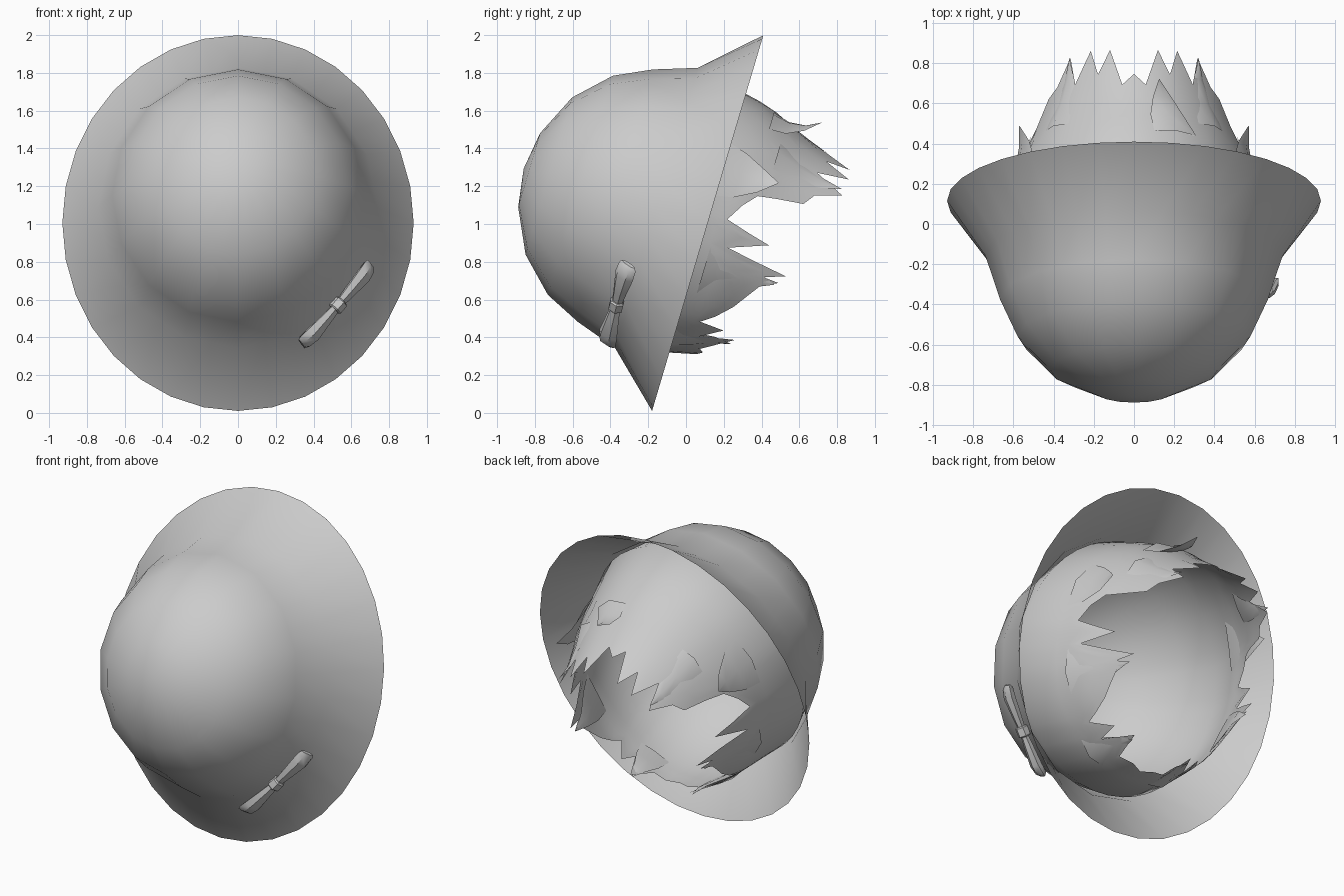
import bpy, bmesh
from math import sin, cos, radians, pi
from mathutils import Vector

if "Cube" in bpy.data.objects:
    bpy.data.objects.remove(bpy.data.objects["Cube"])


def place(x, u, n):
    """Tilted hat frame: u runs up the brim plane, n towards the crown."""
    return Vector((x, 0.115 + 0.284 * u - 0.959 * n, 1.005 + 0.959 * u + 0.284 * n))


def lerp_table(table, v):
    for (a, fa), (b, fb) in zip(table, table[1:]):
        if v <= b:
            t = max(0, (v - a) / (b - a))
            return fa + (fb - fa) * t
    return table[-1][1]


def finish(name, bm, angle=40):
    bmesh.ops.recalc_face_normals(bm, faces=bm.faces)
    me = bpy.data.meshes.new(name)
    bm.to_mesh(me)
    bm.free()
    ob = bpy.data.objects.new(name, me)
    bpy.context.collection.objects.link(ob)
    bpy.ops.object.select_all(action='DESELECT')
    ob.select_set(True)
    bpy.context.view_layer.objects.active = ob
    bpy.ops.object.shade_smooth_by_angle(angle=radians(angle))
    return ob


def bridge(bm, rings, apex=None):
    """Skin closed rings of points, with an optional pole before the first."""
    vs = [[bm.verts.new(p) for p in r] for r in rings]
    k = len(vs[0])
    if apex is not None:
        top = bm.verts.new(apex)
        for i in range(k):
            bm.faces.new((top, vs[0][i], vs[0][(i + 1) % k]))
    for a, b in zip(vs, vs[1:]):
        for i in range(k):
            j = (i + 1) % k
            bm.faces.new((a[i], a[j], b[j], b[i]))
    return vs


# hat: revolved dome with a flared, slightly narrow brim
CROWN = [(0.204, 0.986), (0.434, 0.877), (0.605, 0.703), (0.697, 0.51), (0.773, 0.283)]
rings = []
for r, n in CROWN:
    ring = []
    for i in range(32):
        k = 1 if i % 2 == 0 else cos(pi / 16)
        a = 2 * pi * i / 32
        ring.append(place(r * k * 0.957 * sin(a), r * k * cos(a), n))
    rings.append(ring)
rings.append([place(0.93 * sin(2 * pi * i / 32), 1.037 * cos(2 * pi * i / 32), 0) for i in range(32)])
bm = bmesh.new()
bridge(bm, rings, place(0, 0, 1.016))
finish("hat", bm, 60)

# hair: cap inside the hat that runs out into a jagged edge round the opening
RADIUS = [(-0.65, 0.5), (-0.48, 0.54), (-0.3, 0.61), (-0.15, 0.68), (0, 0.715), (0.283, 0.752)]
RATIO = [(-0.3, 0.86), (0, 0.88), (0.283, 0.955)]
EDGE = [(0, .50), (7, .44), (16, .64), (23, .51), (30, .65), (39, .48), (47, .64),
        (56, .50), (64, .457), (68, .315), (71, .213), (78, .15), (86, .094), (89, .22),
        (92, .344), (98, .139), (102, .31), (106.5, .479), (109, .36), (111, .449),
        (114.5, .359), (121, .31), (128, .256), (134, .18), (138, .11), (145, .242),
        (149, .13), (156, .314), (163, .15), (172, .17), (180, .14)]
edge = EDGE + [(360 - a, d) for a, d in EDGE[-2:0:-1]]


def hair_point(deg, n, r=None):
    r = lerp_table(RADIUS, n) if r is None else r
    a = radians(deg)
    return place(r * lerp_table(RATIO, n) * sin(a), r * cos(a), n)


rings = [[place(r * .93 * sin(radians(a)), r * .97 * cos(radians(a)), n - .015) for a, d in edge]
         for r, n in CROWN[:-1]]
rings.append([hair_point(a, 0.27) for a, d in edge])
for f in (0, 0.2, 0.4, 0.6, 0.8, 1):
    rings.append([hair_point(a, 0.03 - f * (d + 0.03)) for a, d in edge])
bm = bmesh.new()
bridge(bm, rings, place(0, 0, 0.995))
finish("hair", bm, 45)


# loose locks: curved, ridged spikes lying on the hair
def lock(name, a0, a1, n0, tip_deg, tip_n, tip_r):
    tip = hair_point(tip_deg, tip_n, tip_r)
    rows = []
    for f, w in ((0, 1), (0.35, 0.85), (0.7, 0.45), (0.97, 0.05)):
        n = n0 + (tip_n - n0) * f
        base_r = lerp_table(RADIUS, n)
        r = base_r + (tip_r - base_r) * f ** 1.6
        mid = (a0 + a1) / 2 * (1 - f) + tip_deg * f
        half = (a1 - a0) / 2 * w
        rows.append([hair_point(mid - half, n, r), hair_point(mid, n, r + 0.025 * w),
                     hair_point(mid + half, n, r), hair_point(mid, n, r - 0.015 * w)])
    b = bmesh.new()
    bridge(b, rows[::-1], tip)
    finish(name, b, 45)


for side, s in (("right", 1), ("left", -1)):
    def pair(name, a0, a1, *rest):
        lo, hi = sorted((s * a0, s * a1))
        lock(side + name, lo, hi, rest[0], s * rest[1], rest[2], rest[3])
    pair("_temple_lock", 52, 78, 0.02, 65, -0.30, 0.735)
    pair("_fringe_lock", 36, 54, -0.25, 45, -0.63, 0.53)
    pair("_cheek_lock", 100, 122, -0.05, 112, -0.43, 0.57)
    pair("_nape_lock", 146, 164, 0.0, 157, -0.30, 0.63)
lock("top_lock", 10, 32, -0.17, 12, -0.43, 0.70)

# bow: two flared loops and a knot on the lower side of the hat
axis = Vector((.64, .20, .74)).normalized()
out = Vector((.62, -.62, -.50))
out = (out - axis * out.dot(axis)).normalized()
across = axis.cross(out)
centre = Vector((.53, -.37, .57))


def section(t, w, h, lift=0):
    c = centre + axis * t + out * lift
    return [c + across * w * cos(2 * pi * i / 6) + out * h * sin(2 * pi * i / 6) for i in range(6)]


def closed_tube(name, sections):
    b = bmesh.new()
    vs = bridge(b, sections)
    b.faces.new(vs[0])
    b.faces.new(vs[-1])
    finish(name, b, 35)


for name, s in (("bow_upper_loop", 1), ("bow_lower_loop", -1)):
    closed_tube(name, [section(s * 0.01, .03, .02), section(s * .09, .04, .027),
                       section(s * .21, .058, .034), section(s * .265, .055, .03, -.01),
                       section(s * .285, .045, .012, -.015)])
closed_tube("bow_knot", [section(-.032, .034, .03), section(-.025, .042, .038),
                         section(.025, .042, .038), section(.032, .034, .03)])
